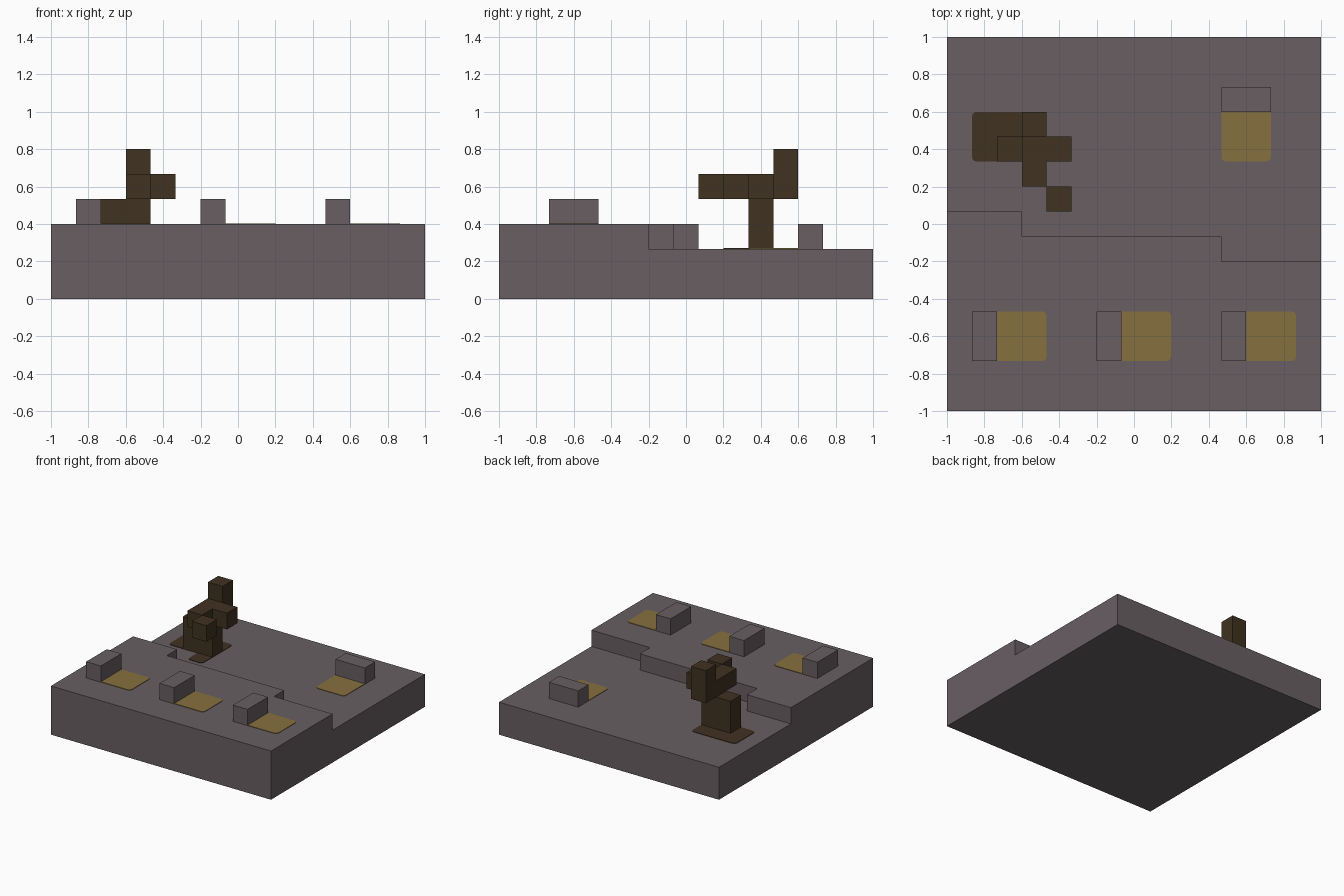
import bpy
import bmesh
from mathutils import Vector

cube = bpy.data.objects.get("Cube")
if cube:
    bpy.data.objects.remove(cube, do_unlink=True)

CELL = 2 / 15      # everything sits on a 15 x 15 grid of cells
PLATE = 0.03       # thickness of ground patches, in cells


def material(name, rgb):
    mat = bpy.data.materials.new(name)
    mat.use_nodes = True
    mat.diffuse_color = (*rgb, 1)
    mat.node_tree.nodes["Principled BSDF"].inputs["Base Color"].default_value = (*rgb, 1)
    return mat


STONE = material("grey stone", (0.138, 0.114, 0.124))
SAND = material("ochre earth", (0.238, 0.162, 0.05))
WOOD = material("dark brown wood", (0.051, 0.032, 0.015))


def finish(bm, name, mat):
    """Scale from cells to units, centre on the grid and link."""
    for v in bm.verts:
        v.co = Vector((v.co.x - 7.5, v.co.y - 7.5, v.co.z)) * CELL
    bmesh.ops.recalc_face_normals(bm, faces=bm.faces[:])
    mesh = bpy.data.meshes.new(name)
    bm.to_mesh(mesh)
    bm.free()
    mesh.materials.append(mat)
    obj = bpy.data.objects.new(name, mesh)
    bpy.context.collection.objects.link(obj)
    return obj


def box(name, mat, low, high, rounding=0):
    """Box between two grid corners, with optional rounded upright edges."""
    low, high = Vector(low), Vector(high)
    bm = bmesh.new()
    bmesh.ops.create_cube(bm, size=1)
    for v in bm.verts:
        v.co = (low + high) / 2 + v.co * (high - low)
    if rounding:
        upright = [e for e in bm.edges if e.verts[0].co.xy == e.verts[1].co.xy]
        bmesh.ops.bevel(bm, geom=upright, offset=rounding, segments=3,
                        profile=0.5, affect='EDGES')
    return finish(bm, name, mat)


def raise_faces(bm, faces, height, keep):
    result = bmesh.ops.extrude_face_region(bm, geom=faces, use_keep_orig=keep)
    verts = [g for g in result["geom"] if isinstance(g, bmesh.types.BMVert)]
    bmesh.ops.translate(bm, verts=verts, vec=(0, 0, height))
    return [g for g in result["geom"] if isinstance(g, bmesh.types.BMFace)]


# Ground: one slab whose front part rises one cell along a stepped edge
bm = bmesh.new()
step = [bm.verts.new((x, y, 0)) for x, y in
        ((0, 8), (3, 8), (3, 7), (11, 7), (11, 6), (15, 6))]
front_corners = [bm.verts.new((x, 0, 0)) for x in (15, 0)]
back_corners = [bm.verts.new((x, 15, 0)) for x in (15, 0)]
slab = [bm.faces.new(step + front_corners), bm.faces.new(step + back_corners)]
tops = raise_faces(bm, slab, 2, True)
front_top = min(tops, key=lambda f: f.calc_center_bounds().y)
raise_faces(bm, [front_top], 1, False)
if front_top.is_valid:
    bm.faces.remove(front_top)
bmesh.ops.recalc_face_normals(bm, faces=bm.faces[:])
bmesh.ops.dissolve_limit(bm, angle_limit=0.01, verts=bm.verts[:], edges=bm.edges[:])
finish(bm, "stepped_ground", STONE)

# Front row of headstones, each with an earth patch beside it
for label, x in (("right", 1), ("middle", 6), ("left", 11)):
    box(f"{label}_headstone", STONE, (x, 2, 3), (x + 1, 4, 4))
    box(f"{label}_earth_patch", SAND, (x + 0.3, 2, 3), (x + 3, 4, 3 + PLATE), 0.2)

# Lone headstone on the lower ground at the back
box("back_headstone", STONE, (11, 12, 2), (13, 13, 3))
box("back_earth_patch", SAND, (11, 10, 2), (13, 12.7, 2 + PLATE), 0.2)

# Dead tree with its root patch
box("root_patch", WOOD, (1, 10, 2), (4, 12, 2 + PLATE), 0.2)
box("root_patch_front", WOOD, (3, 9, 2), (4, 10.5, 2 + PLATE), 0.2)
box("trunk", WOOD, (2, 10, 2), (4, 11, 4))
box("main_branch", WOOD, (3, 10, 4), (5, 11, 5))
box("front_branch", WOOD, (3, 9, 4), (4, 10, 5))
box("branch_tip", WOOD, (4, 8, 4), (5, 9, 5))
box("upright_branch", WOOD, (3, 11, 4), (4, 12, 6))
